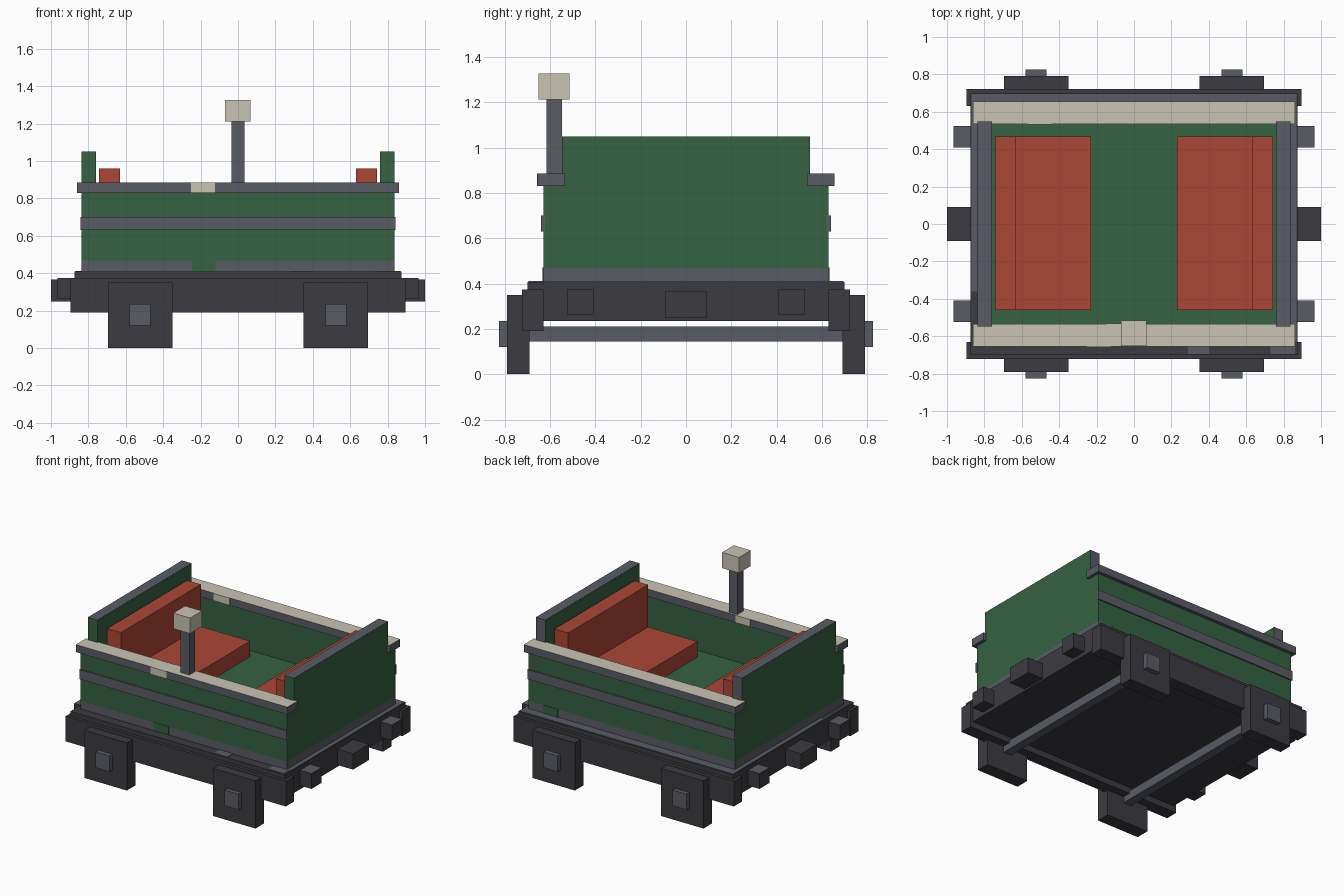
import bpy
import bmesh

cube = bpy.data.objects.get("Cube")
if cube:
    bpy.data.objects.remove(cube, do_unlink=True)


def material(name, rgb):
    m = bpy.data.materials.new(name)
    m.use_nodes = True
    m.diffuse_color = (*rgb, 1)
    bsdf = next(n for n in m.node_tree.nodes if n.type == 'BSDF_PRINCIPLED')
    bsdf.inputs["Base Color"].default_value = (*rgb, 1)
    return m


GREEN = material("green paint", (0.036, 0.122, 0.054))
RED = material("red upholstery", (0.410, 0.061, 0.036))
CREAM = material("cream trim", (0.584, 0.558, 0.456))
GREY = material("steel grey", (0.100, 0.107, 0.133))
DARK = material("dark iron", (0.045, 0.044, 0.053))


def box(name, x, y, z, mat, top=None, back=None):
    """Box from (min, max) ranges; top and back faces may have their own material."""
    bm = bmesh.new()
    bmesh.ops.create_cube(bm, size=1)
    for v in bm.verts:
        for i, r in enumerate((x, y, z)):
            lo, hi = sorted(r)
            v.co[i] = hi if v.co[i] > 0 else lo
    bm.normal_update()
    mats = [mat]
    for extra, axis in ((top, 2), (back, 1)):
        if extra:
            if extra not in mats:
                mats.append(extra)
            for f in bm.faces:
                if f.normal[axis] > 0.9:
                    f.material_index = mats.index(extra)
    me = bpy.data.meshes.new(name)
    bm.to_mesh(me)
    bm.free()
    for m in mats:
        me.materials.append(m)
    ob = bpy.data.objects.new(name, me)
    bpy.context.collection.objects.link(ob)
    return ob


def side(s, lo, hi):
    return (s * lo, s * hi)


# Chassis and body base
box("chassis", (-0.873, 0.873), (-0.70, 0.70), (0.235, 0.408), DARK)
box("lower_band", (-0.838, 0.838), (-0.63, 0.63), (0.405, 0.468), GREY)
box("floor", (-0.80, 0.80), (-0.60, 0.60), (0.46, 0.535), GREEN)

# Grey ledge strips on the chassis top
box("ledge_back", (-0.87, 0.87), (0.628, 0.695), (0.405, 0.411), GREY)
box("ledge_left", (0.835, 0.87), (-0.628, 0.628), (0.405, 0.411), GREY)
box("ledge_right", (-0.87, -0.835), (-0.36, 0.628), (0.405, 0.411), GREY)
box("ledge_patch_inner", (0.29, 0.40), (-0.695, -0.628), (0.405, 0.411), GREY)
box("ledge_patch_outer", (0.73, 0.86), (-0.695, -0.628), (0.405, 0.411), GREY)

for s, end in ((-1, "front"), (1, "back")):
    # Long sides: sill, wall, moulding and capping rail
    box(f"{end}_sill", (-0.895, 0.895), side(s, 0.63, 0.723), (0.19, 0.375), DARK)
    box(f"{end}_wall", (-0.838, 0.838), side(s, 0.55, 0.63), (0.468, 0.835), GREEN)
    box(f"{end}_moulding", (-0.843, 0.843), side(s, 0.62, 0.639), (0.63, 0.70), GREY)
    box(f"{end}_rail", (-0.86, 0.86), side(s, 0.535, 0.655), (0.83, 0.885), GREY, top=CREAM)
    # Wheels with axle caps
    for t, lr in ((-1, "right"), (1, "left")):
        box(f"{end}_{lr}_wheel", side(t, 0.35, 0.695), side(s, 0.69, 0.79), (0, 0.35), DARK)
        box(f"{end}_{lr}_axle_cap", side(t, 0.467, 0.58), side(s, 0.78, 0.825), (0.12, 0.235), GREY)

for t, lr in ((-1, "right"), (1, "left")):
    # End walls: wide lower part, narrower raised part
    box(f"{lr}_end_wall", side(t, 0.76, 0.838), (-0.63, 0.63), (0.468, 0.83), GREEN)
    box(f"{lr}_end_wall_top", side(t, 0.76, 0.838), (-0.547, 0.547), (0.83, 1.05),
        GREEN, top=GREY, back=GREY)
    # Bench seat and backrest
    box(f"{lr}_seat", side(t, 0.23, 0.742), (-0.46, 0.468), (0.53, 0.65), RED)
    box(f"{lr}_backrest", side(t, 0.63, 0.742), (-0.46, 0.468), (0.64, 0.96), RED)
    # Axle, coupler and buffers
    box(f"{lr}_axle", side(t, 0.49, 0.555), (-0.70, 0.70), (0.145, 0.21), GREY)
    box(f"{lr}_coupler", side(t, 0.86, 1.0), (-0.092, 0.092), (0.248, 0.365), DARK)
    for s, end in ((-1, "front"), (1, "back")):
        box(f"{lr}_{end}_buffer", side(t, 0.86, 0.965), side(s, 0.408, 0.525),
            (0.262, 0.375), DARK, top=GREY)

# Painted patches
box("front_band_gap", (-0.245, -0.12), (-0.633, -0.625), (0.41, 0.47), GREEN)
box("back_band_gap", (0.60, 0.72), (0.625, 0.633), (0.41, 0.47), GREEN)
box("front_rail_patch", (-0.25, -0.122), (-0.658, -0.65), (0.831, 0.885), CREAM)
box("front_rail_inner_patch", (-0.15, -0.03), (-0.538, -0.532), (0.831, 0.885), CREAM)
box("back_rail_inner_patch", (-0.57, -0.44), (0.532, 0.538), (0.831, 0.885), CREAM)

# Lamp on its post
box("lamp_post", (-0.035, 0.035), (-0.615, -0.548), (0.88, 1.215), GREY)
box("lamp", (-0.07, 0.068), (-0.652, -0.515), (1.212, 1.327), CREAM)
